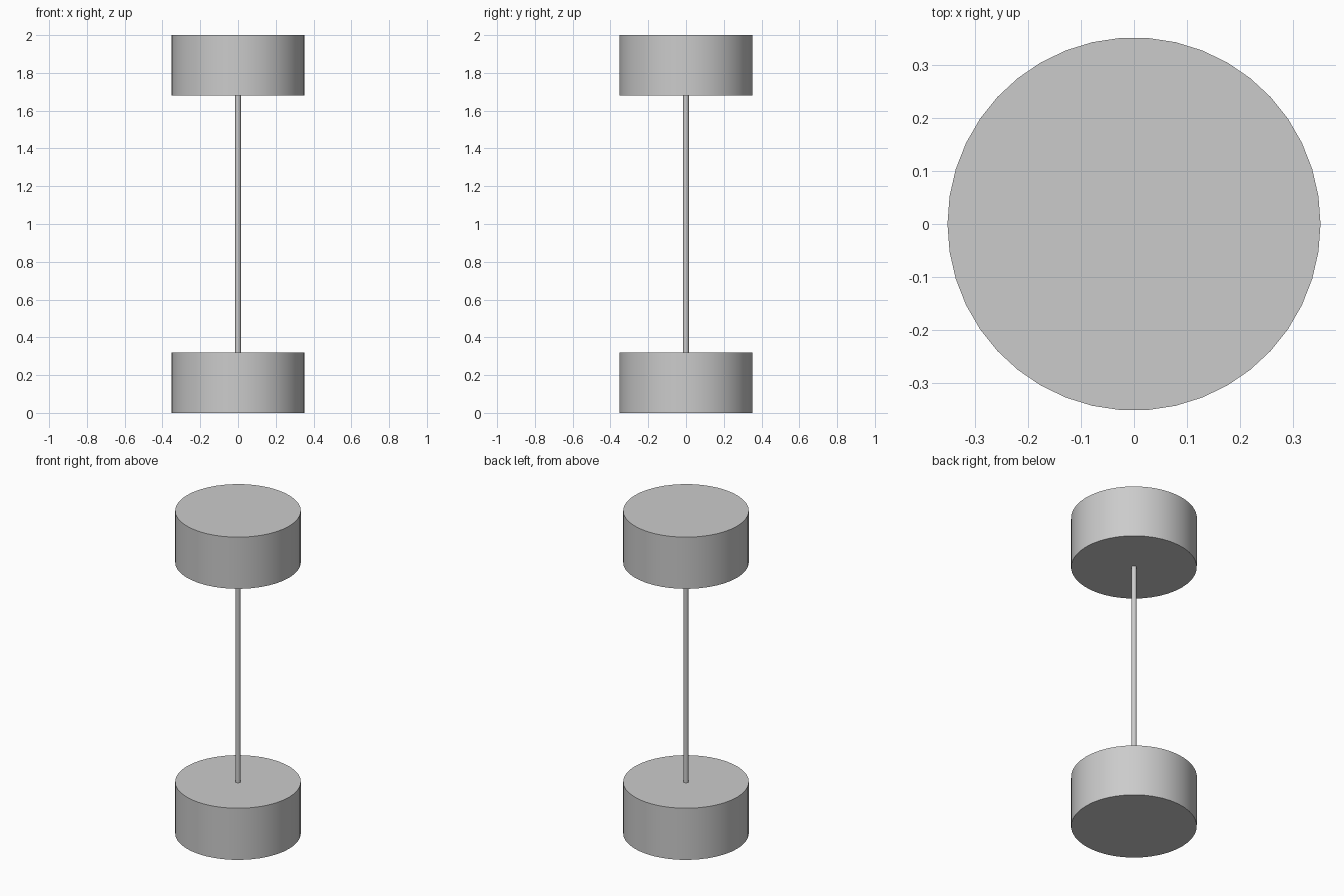
import bpy

cube = bpy.data.objects.get("Cube")
if cube:
    bpy.data.objects.remove(cube, do_unlink=True)

HEIGHT = 2.0
DISC_RADIUS, DISC_HEIGHT, DISC_SIDES = 0.353, 0.32, 42
ROD_RADIUS, ROD_SIDES = 0.015, 16

# Single grey finish
grey = bpy.data.materials.new("plain grey")
grey.use_nodes = True
colour = (0.6, 0.6, 0.6, 1.0)
grey.diffuse_color = colour
grey.node_tree.nodes["Principled BSDF"].inputs["Base Color"].default_value = colour


def cylinder(name, radius, bottom, top, sides):
    """Upright closed cylinder with a vertex on the x axis."""
    bpy.ops.mesh.primitive_cylinder_add(
        vertices=sides, radius=radius, depth=top - bottom,
        location=(0, 0, (bottom + top) / 2), rotation=(0, 0, 0))
    obj = bpy.context.object
    obj.name = name
    # Turn the ring so a corner points along +x
    for v in obj.data.vertices:
        v.co.x, v.co.y = v.co.y, -v.co.x
    obj.data.materials.append(grey)
    bpy.ops.object.shade_smooth_by_angle(angle=0.52)
    return obj


# Two heavy end discs joined by a thin rod
cylinder("lower_disc", DISC_RADIUS, 0, DISC_HEIGHT, DISC_SIDES)
cylinder("upper_disc", DISC_RADIUS, HEIGHT - DISC_HEIGHT, HEIGHT, DISC_SIDES)
cylinder("connecting_rod", ROD_RADIUS, DISC_HEIGHT, HEIGHT - DISC_HEIGHT, ROD_SIDES)
